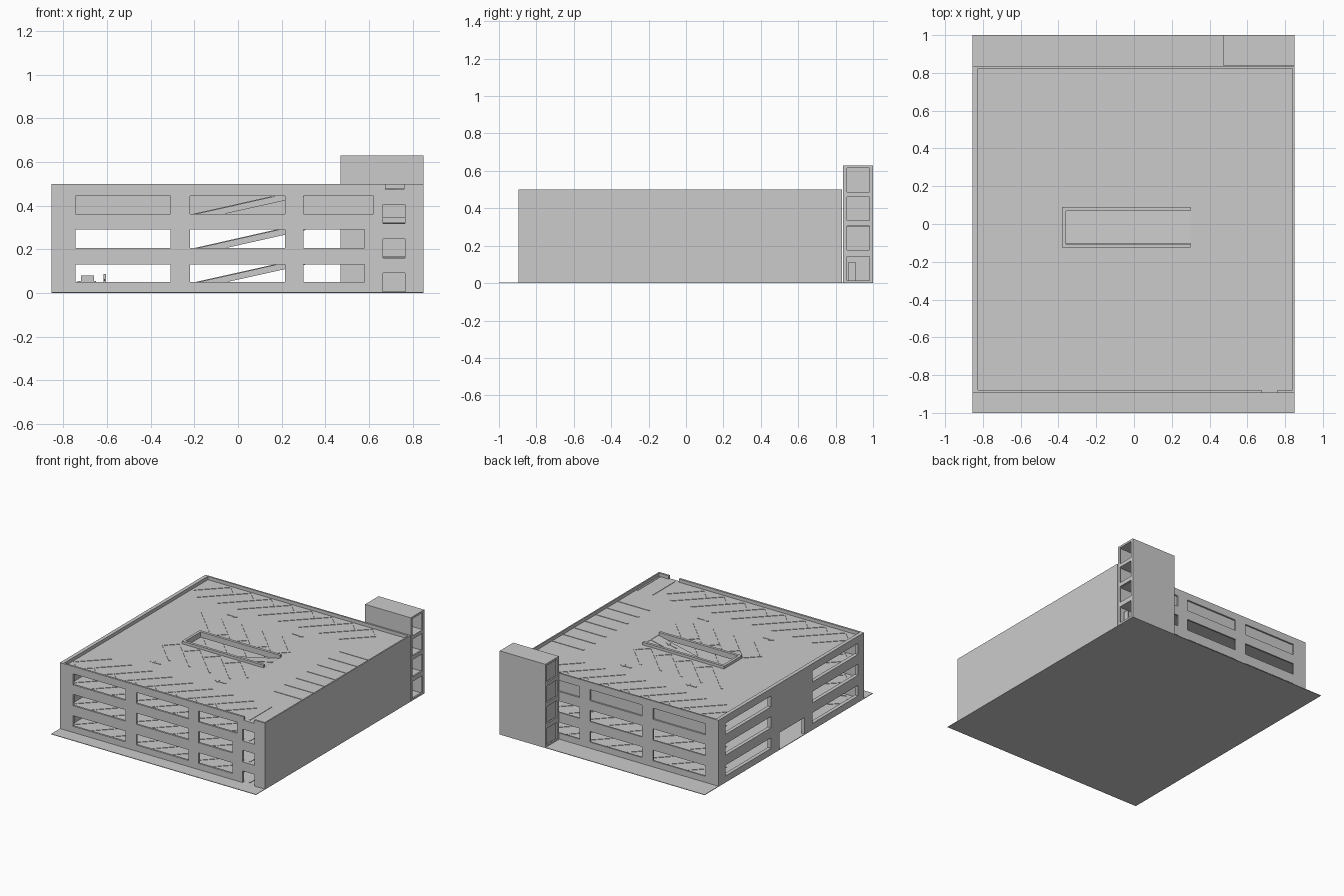
import bpy, bmesh
from mathutils import Vector

if "Cube" in bpy.data.objects:
    bpy.data.objects.remove(bpy.data.objects["Cube"])

FLOORS = [0.004, 0.160, 0.318, 0.475]
X0, X1, Y0, Y1 = -0.855, 0.85, -0.895, 0.835


def finish(name, bm):
    bmesh.ops.recalc_face_normals(bm, faces=bm.faces)
    me = bpy.data.meshes.new(name)
    bm.to_mesh(me)
    bm.free()
    ob = bpy.data.objects.new(name, me)
    bpy.context.collection.objects.link(ob)
    return ob


def sheet(name, rect, holes, axis, at, depth):
    """Slab normal to axis, rect = (u0, u1, v0, v1), with rectangular holes."""
    u0, u1, v0, v1 = rect
    us = sorted({u0, u1} | {h[i] for h in holes for i in (0, 1) if u0 < h[i] < u1})
    vs = sorted({v0, v1} | {h[i] for h in holes for i in (2, 3) if v0 < h[i] < v1})
    bm, cache = bmesh.new(), {}

    def vert(i, j, k):
        if (i, j, k) not in cache:
            u, v, d = us[i], vs[j], at + depth * k
            co = {'x': (d, u, v), 'y': (u, d, v), 'z': (u, v, d)}[axis]
            cache[i, j, k] = bm.verts.new(co)
        return cache[i, j, k]

    def solid(i, j):
        if not (0 <= i < len(us) - 1 and 0 <= j < len(vs) - 1):
            return False
        u, v = (us[i] + us[i + 1]) / 2, (vs[j] + vs[j + 1]) / 2
        return not any(h[0] < u < h[1] and h[2] < v < h[3] for h in holes)

    for i in range(len(us) - 1):
        for j in range(len(vs) - 1):
            if not solid(i, j):
                continue
            c = [(i, j), (i + 1, j), (i + 1, j + 1), (i, j + 1)]
            for k in (0, 1):
                bm.faces.new([vert(*p, k) for p in c])
            for n, (di, dj) in enumerate([(0, -1), (1, 0), (0, 1), (-1, 0)]):
                if not solid(i + di, j + dj):
                    a, b = c[n], c[(n + 1) % 4]
                    bm.faces.new([vert(*a, 0), vert(*b, 0), vert(*b, 1), vert(*a, 1)])
    return finish(name, bm)


def box(name, x0, x1, y0, y1, z0, z1):
    return sheet(name, (x0, x1, y0, y1), [], 'z', z0, z1 - z0)


def prism(bm, pts, h, zf):
    """Upright prism over an outline; zf gives the bottom height at x."""
    lo = [bm.verts.new((x, y, zf(x))) for x, y in pts]
    hi = [bm.verts.new((x, y, zf(x) + h)) for x, y in pts]
    bm.faces.new(lo)
    bm.faces.new(hi)
    for i in range(len(pts)):
        j = (i + 1) % len(pts)
        bm.faces.new([lo[i], lo[j], hi[j], hi[i]])


def line(bm, a, b, z, w=0.012):
    a, b = Vector(a), Vector(b)
    d = (b - a).normalized()
    n = Vector((-d.y, d.x)) * w / 2
    prism(bm, [a + n, a - n, b - n, b + n], 0.003, lambda x: z)


def arrow(bm, x, y, s, zf):
    shape = [(-.045, -.006), (.015, -.006), (.015, -.018), (.045, 0),
             (.015, .018), (.015, .006), (-.045, .006)]
    prism(bm, [(x + s * p, y + q) for p, q in shape], 0.003, zf)


# Ground slab and outer walls
box("ground_slab", X0, X1, -1, 1, 0, FLOORS[0])
sills = [(0.05, 0.13), (0.205, 0.29), (0.362, 0.445)]
long_holes = []
for k, (a, b) in enumerate(sills):
    right = 0.62 if k == 2 else 0.58
    long_holes += [(-.745, -.31, a, b), (-.22, .215, a, b), (.30, right, a, b)]
doors = [(.665, .765, z, z + 0.087) for z in FLOORS[:3]]
front_wall = long_holes + doors + [(.675, .76, .475, .51)]
sheet("front_wall", (X0, X1, 0, .5), front_wall, 'y', Y0, 0.015)
sheet("back_wall", (X0, X1, 0, .5), long_holes + doors, 'y', Y1, -0.012)
side = [(y0, y1, a, b) for a, b in sills for y0, y1 in ((-.825, -.28), (.21, .75))]
side.append((-.19, .11, FLOORS[0], .13))
sheet("left_wall", (Y0 + .015, Y1 - .012, 0, .5), side, 'x', X0, 0.028)
sheet("right_wall", (Y0 + .015, Y1 - .012, 0, .5), [], 'x', X1, -0.01)
# Closed panels behind the top row of rear windows
box("rear_upper_panel", X0 + .028, X1 - .01, Y1 - .02, Y1 - .012, .345, .452)

# Floor decks with the ramp opening
for k, z in enumerate(FLOORS[1:], 1):
    sheet(f"deck_{k}", (X0 + .028, X1 - .01, Y0 + .015, Y1 - .012),
          [(-.36, .30, -.105, .07)], 'z', z, -0.022)
sheet("roof_ramp_kerb", (-.38, .30, -.125, .09), [(-.36, .31, -.105, .07)], 'z', .475, .02)

# Ramps between levels
for k in range(3):
    z0, z1 = FLOORS[k], FLOORS[k + 1]
    slope = (z1 - z0) / 0.70
    zf = lambda x: z0 + slope * (x + 0.39)
    bm = bmesh.new()
    prof = [(-.39, z0), (-.26, z0), (.31, z1 - .03), (.31, z1)]
    ends = [[bm.verts.new((x, y, z)) for x, z in prof] for y in (-.103, .068)]
    for e in ends:
        bm.faces.new(e)
    for i in range(4):
        j = (i + 1) % 4
        bm.faces.new([ends[0][i], ends[0][j], ends[1][j], ends[1][i]])
    finish(f"ramp_{k + 1}", bm)
    bm = bmesh.new()
    prism(bm, [(-.36, -.014), (.30, -.014), (.30, -.008), (-.36, -.008)], .003, zf)
    for x in (-.27, .17):
        arrow(bm, x, -.07, 1, zf)
    finish(f"ramp_markings_{k + 1}", bm)

# Painted bays and arrows, repeated on every level
S, L = 0.1686, 0.083
for k, z in enumerate(FLOORS):
    bm = bmesh.new()
    for turn in (False, True):
        # outer herringbone row, half-turned for the other side
        P = (lambda x, y: (-.175 - x, -.05 - y)) if turn else (lambda x, y: (x, y))
        line(bm, P(-.81, .63), P(-.625, .815), z)
        for i in range(8):
            x = -.725 + S * i
            e = .265 if i < 7 else .185
            line(bm, P(x, .55), P(x + e, .55 + e), z)
            t = -.625 + S * i
            line(bm, P(t, .815), P(t + L, .815 - L), z)
    for i in range(5):
        # inner rows beside the ramp
        x = -.555 + S * i
        e = .265 if i < 4 else .185
        line(bm, (x, .365), (x + e, .365 - e), z)
        s = .08 if i == 0 else 0
        line(bm, (x + s, -.135 - s), (x + e, -.135 - e), z)
        if i < 4:
            line(bm, (x + .265, .1), (x + .265 + L, .1 + L), z)
            line(bm, (x + S, -.135), (x + S - L, -.135 - L), z)
    for i in range(7):
        y = -.39 + .13 * i
        line(bm, (.575, y), (.84, y), z)
    for x in (.705, .833):
        line(bm, (x, -.61), (x, -.87), z)
    for x in (-.35, .19):
        arrow(bm, x, .44, 1, lambda _: z)
        arrow(bm, x, -.48, -1, lambda _: z)
    finish(f"floor_markings_{k}", bm)

# Entrance booth, kerb and barrier
box("booth_island", -.735, -.60, -.06, -.02, FLOORS[0], .012)
box("booth", -.72, -.66, -.055, -.025, .012, .08)
box("booth_counter", -.735, -.65, -.058, -.022, .045, .055)
box("barrier_post", -.617, -.605, -.046, -.034, .012, .088)
for s, y in enumerate((-.18, -.034)):
    box(f"barrier_arm_{s}", -.614, -.608, y, y + .134, .055, .063)

# Stair tower with open bays on its right side
TX, TY = 0.47, 0.84
bays = [(.86, .98, a, b) for a, b in ((.015, .142), (.178, .305), (.335, .46), (.487, .615))]
sheet("tower_right_face", (TY, 1, 0, .63), bays, 'x', X1, -0.012)
sheet("tower_left_face", (TY, 1, 0, .63), bays, 'x', TX, 0.012)
box("tower_back_panel", TX + .012, X1 - .012, .988, 1, 0, .63)
sheet("tower_front_panel", (TX + .012, X1 - .012, 0, .63), doors, 'y', TY, 0.012)
box("tower_roof", TX + .012, X1 - .012, TY + .012, .988, .618, .63)
box("tower_left_glazing", TX + .02, TX + .026, TY + .012, .988, .004, .618)
for k, z in enumerate(FLOORS[1:], 1):
    box(f"tower_floor_{k}", TX + .026, X1 - .012, TY + .012, .988, z - .015, z + .008)
box("tower_door", X1 - .04, X1 - .034, .865, .91, .004, .11)
